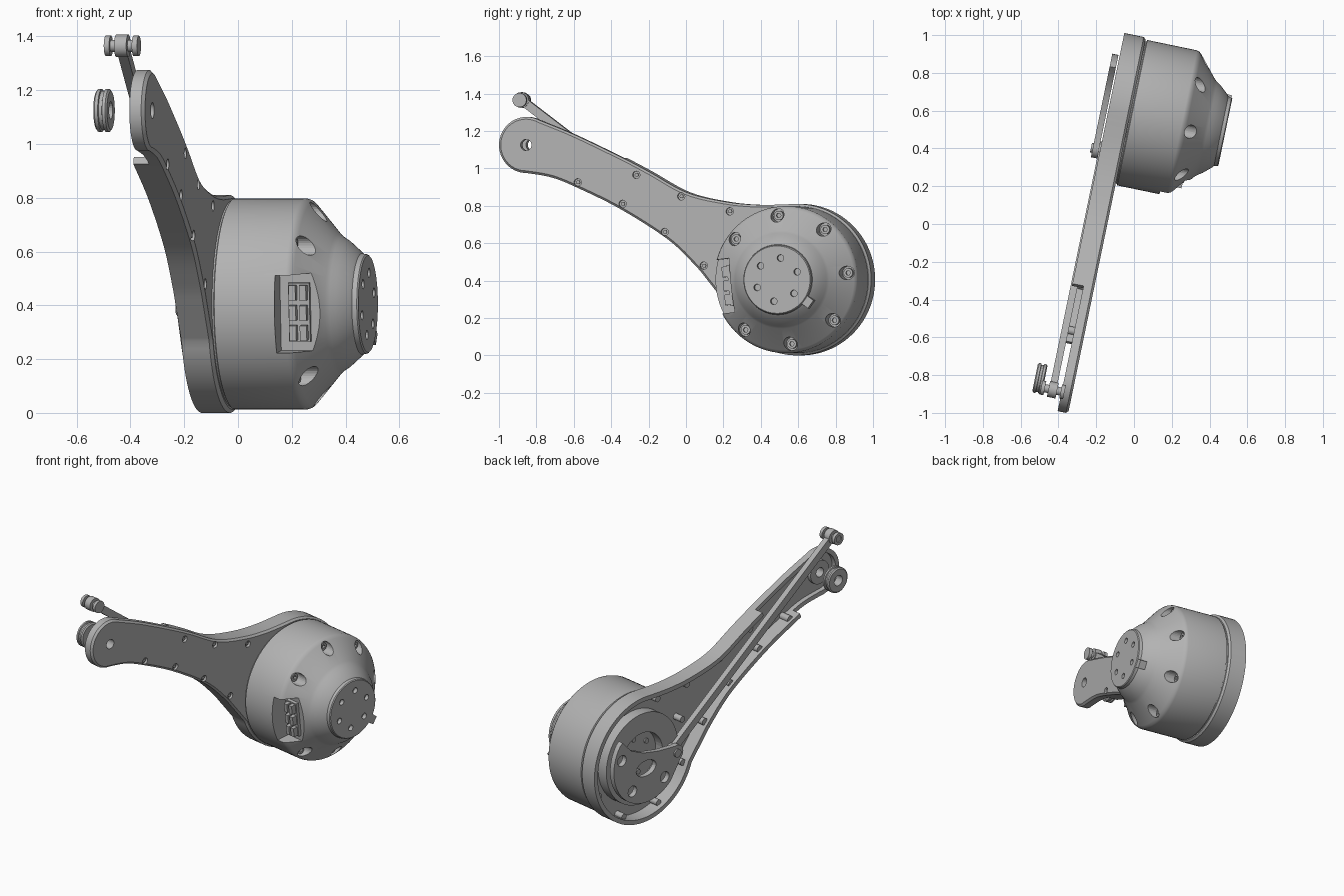
import bpy, bmesh
from math import cos, sin, radians, pi
from mathutils import Matrix, Vector

if "Cube" in bpy.data.objects:
    bpy.data.objects.remove(bpy.data.objects["Cube"])

grey = bpy.data.materials.new("mid_grey")
grey.use_nodes = True
grey.diffuse_color = (0.45, 0.45, 0.45, 1)
grey.node_tree.nodes["Principled BSDF"].inputs["Base Color"].default_value = (0.45, 0.45, 0.45, 1)

TURN = Matrix.Rotation(radians(-11.7), 4, 'Z')   # whole leg is yawed
CV, CZ = 0.575, 0.405                            # motor axis (runs along local x)


def polar(r, deg, v=CV, z=CZ):
    return v + r * cos(radians(deg)), z + r * sin(radians(deg))


def arc(r, a, b, n, v=CV, z=CZ):
    return [polar(r, a + (b - a) * i / n, v, z) for i in range(n + 1)]


def finish(name, bm):
    bmesh.ops.recalc_face_normals(bm, faces=bm.faces)
    bm.transform(TURN)
    me = bpy.data.meshes.new(name)
    bm.to_mesh(me)
    bm.free()
    me.materials.append(grey)
    ob = bpy.data.objects.new(name, me)
    bpy.context.collection.objects.link(ob)
    return ob


def activate(ob):
    bpy.ops.object.select_all(action='DESELECT')
    ob.select_set(True)
    bpy.context.view_layer.objects.active = ob


def smooth(ob):
    activate(ob)
    bpy.ops.object.shade_smooth_by_angle(angle=radians(30))


# bmesh builders; all sweep along local x
def add_prism(bm, pts, u0, u1):
    lo = [bm.verts.new((u0, v, z)) for v, z in pts]
    hi = [bm.verts.new((u1, v, z)) for v, z in pts]
    bm.faces.new(lo)
    bm.faces.new(hi)
    for i in range(len(pts)):
        j = (i + 1) % len(pts)
        bm.faces.new((lo[i], lo[j], hi[j], hi[i]))


def add_cyl(bm, v, z, r, u0, u1, n=24):
    add_prism(bm, arc(r, 0, 360, n, v, z)[:-1], u0, u1)


def add_lathe(bm, profile, v=CV, z=CZ, n=96):
    rings = [[bm.verts.new((u, *p)) for p in arc(r, 0, 360, n, v, z)[:-1]] for u, r in profile]
    for a, b in zip(rings, rings[1:]):
        for i in range(n):
            j = (i + 1) % n
            bm.faces.new((a[i], a[j], b[j], b[i]))
    bm.faces.new(rings[0])
    bm.faces.new(rings[-1])


def add_box(bm, u, r, t, deg):
    """Box spanning ranges u (axial), r (radial), t (tangential), turned about the motor axis."""
    c, s = cos(radians(deg)), sin(radians(deg))
    add_prism(bm, [(CV + a * c - b * s, CZ + a * s + b * c)
                   for a, b in ((r[0], t[0]), (r[1], t[0]), (r[1], t[1]), (r[0], t[1]))], *u)


def add_wall(bm, outer, inner, u0, u1, closed):
    rows = [[bm.verts.new((u, *p)) for p in row]
            for u, row in ((u0, outer), (u1, outer), (u1, inner), (u0, inner))]
    n = len(outer)
    for i in range(n if closed else n - 1):
        j = (i + 1) % n
        for k in range(4):
            a, b = rows[k], rows[(k + 1) % 4]
            bm.faces.new((a[i], a[j], b[j], b[i]))
    if not closed:
        for i in (0, n - 1):
            bm.faces.new([row[i] for row in rows])


def part(name, builder, *args, **kw):
    bm = bmesh.new()
    builder(bm, *args, **kw)
    ob = finish(name, bm)
    smooth(ob)
    return ob


def cut(ob, fill):
    bm = bmesh.new()
    fill(bm)
    tool = finish("cutter", bm)
    tool.hide_render = True
    m = ob.modifiers.new("cut", 'BOOLEAN')
    m.operation, m.solver, m.object = 'DIFFERENCE', 'EXACT', tool
    activate(ob)
    bpy.ops.object.modifier_apply(modifier="cut")
    bpy.data.objects.remove(tool)
    smooth(ob)


def spline(pts, n=6):
    out = []
    p = [Vector(q) for q in [pts[0]] + pts + [pts[-1]]]
    for a, b, c, d in zip(p, p[1:], p[2:], p[3:]):
        for i in range(n):
            t = i / n
            out.append(tuple(0.5 * (2 * b + (c - a) * t + (2 * a - 5 * b + 4 * c - d) * t * t
                                    + (3 * b - a - 3 * c + d) * t ** 3)))
    return out


# Leg outline: big round end, waisted arm, small round end
EV, EZ = -0.902, 1.125
big = arc(0.405, 200, 455, 60)
tip = arc(0.15, 61, 270, 30, EV, EZ)
top = spline([big[-1], (0.36, 0.805), (0.18, 0.822), (-0.03, 0.872), (-0.23, 0.98),
              (-0.375, 1.055), (-0.64, 1.18), tip[0]])[1:]
low = spline([tip[-1], (-0.76, 0.95), (-0.61, 0.89), (-0.385, 0.78), (-0.13, 0.62),
              (0.02, 0.48), (0.1, 0.385), big[0]])[1:]
outline = low + big + top + tip


def inset(pts, d):
    out = []
    for i, q in enumerate(pts):
        t = (Vector(pts[(i + 1) % len(pts)]) - Vector(pts[i - 1])).normalized()
        out.append((q[0] - t.y * d, q[1] + t.x * d))
    return out


inner = inset(outline, 0.028)
mid = inset(outline, 0.012)

# Leg shell: face plate with softened edge, screw holes, low rim and tall rim
screws = [(-0.62, 0.925), (-0.3, 0.965), (-0.375, 0.81), (-0.055, 0.85),
          (-0.145, 0.66), (0.21, 0.77), (0.068, 0.48)]
bm = bmesh.new()
rows = [[bm.verts.new((u, *p)) for p in pts]
        for u, pts in ((-0.165, outline), (-0.15, outline), (-0.138, mid))]
for a, b in zip(rows, rows[1:]):
    for i in range(len(a)):
        j = (i + 1) % len(a)
        bm.faces.new((a[i], a[j], b[j], b[i]))
bm.faces.new(rows[0])
bm.faces.new(rows[-1])
plate = finish("leg_plate", bm)


def leg_holes(bm):
    for v, z in screws:
        add_cyl(bm, v, z, 0.02, -0.155, -0.1, 16)
    add_cyl(bm, EV, EZ, 0.03, -0.3, 0)


cut(plate, leg_holes)
part("low_rim", add_wall, outline, inner, -0.195, -0.163, True)
keep = [i for i, p in enumerate(outline)
        if (i < len(low) and p[0] > -0.7) or len(low) <= i < len(low) + len(big)
        or (len(low) + len(big) <= i < len(outline) - len(tip) and p[0] > -0.4)]
part("tall_rim", add_wall, [outline[i] for i in keep], [inner[i] for i in keep], -0.255, -0.19, False)
for v, z in screws:
    part("screw_head", add_cyl, v, z, 0.011, -0.158, -0.145, 6)
    part("screw_post", add_cyl, v, z, 0.022, -0.235, -0.16, 16)
for k in range(8):
    part("rim_post", add_cyl, *polar(0.365, 22 + 45 * k), 0.02, -0.225, -0.16, 16)
boss = part("end_boss", add_cyl, EV, EZ, 0.075, -0.19, -0.16, 40)
cut(boss, lambda bm: add_cyl(bm, EV, EZ, 0.03, -0.3, 0))

# Motor housing: drum, sloped shoulder, output cap
housing = part("motor_housing", add_lathe,
               [(-0.15, 0.385), (-0.132, 0.385), (-0.128, 0.393), (0.14, 0.393), (0.155, 0.388), (0.168, 0.376),
                (0.265, 0.262), (0.28, 0.25), (0.3, 0.237), (0.345, 0.197), (0.352, 0.188),
                (0.37, 0.185), (0.375, 0.18)])
bolts = [polar(0.345, 6 + 45 * k) for k in range(8) if k != 4]


def housing_cuts(bm):
    for v, z in bolts:
        add_cyl(bm, v, z, 0.036, 0.13, 0.5)
    for k in range(6):
        add_cyl(bm, *polar(0.117, 21 + 60 * k), 0.018, 0.35, 0.5, 16)
    add_box(bm, (0.1, 0.5), (0.28, 0.5), (-0.145, 0.145), 186)


cut(housing, housing_cuts)
for v, z in bolts:
    head = part("housing_bolt", add_cyl, v, z, 0.025, 0.12, 0.16)
    cut(head, lambda bm: add_cyl(bm, v, z, 0.013, 0.145, 0.2, 6))
part("output_tab", add_box, (0.325, 0.37), (0.15, 0.225), (-0.026, 0.026), -36)

# Connector block in the housing recess
part("connector_board", add_box, (0.135, 0.215), (0.27, 0.3), (-0.11, 0.11), 186)
for t in (-0.075, 0, 0.075):
    for u in (0.142, 0.182):
        part("connector_pin_shell", add_box, (u, u + 0.026), (0.295, 0.33), (t - 0.028, t + 0.028), 186)

# Hub inside the shell
hub = part("hub", add_cyl, CV, CZ, 0.29, -0.235, -0.16, 72)
cut(hub, lambda bm: add_cyl(bm, CV, CZ, 0.165, -0.3, -0.175, 48))
for k in range(6):
    part("hub_bolt", add_cyl, *polar(0.11, 21 + 60 * k), 0.016, -0.185, -0.17, 12)

# Crank plate
TV, TZ = 0.35, 0.39
crank_outline = (arc(0.05, 75, 230, 12, TV, TZ) + arc(0.27, 225, 395, 32, 0.59, 0.42)
                 + [(0.79, 0.595), (0.72, 0.52), (0.62, 0.475), (0.5, 0.45)])
crank = part("crank", add_prism, crank_outline, -0.295, -0.262)


def crank_holes(bm):
    for v, z in ((0.795, 0.48), (0.71, 0.255), (0.45, 0.265)):
        add_cyl(bm, v, z, 0.035, -0.4, -0.2)
    add_prism(bm, [(0.6 + 0.08 * cos(a * pi / 16), 0.37 + 0.05 * sin(a * pi / 16))
                   for a in range(32)], -0.4, -0.2)


cut(crank, crank_holes)
part("crank_pivot", add_cyl, TV, TZ, 0.026, -0.305, -0.2)

# Push rod from crank to far joint
PV, PZ = -0.947, 1.365
d = Vector((PV - TV, PZ - TZ)).normalized()
n = Vector((-d.y, d.x)) * 0.023
a, b = Vector((TV, TZ)), Vector((PV, PZ))
part("push_rod", add_prism, [tuple(q) for q in (a + n, b + n, b - n, a - n)], -0.262, -0.225)
part("rod_eye_near", add_cyl, TV, TZ, 0.042, -0.263, -0.222, 32)
part("rod_eye_far", add_cyl, PV, PZ, 0.042, -0.266, -0.22, 32)
part("joint_pin", add_cyl, PV, PZ, 0.022, -0.3, -0.185)
for u in (-0.306, -0.2):
    washer = part("joint_washer", add_cyl, PV, PZ, 0.038, u, u + 0.02, 32)
    cut(washer, lambda bm: add_cyl(bm, PV, PZ, 0.02, -0.4, -0.3))

# Grooved bearing beside the small end
bearing = part("bearing", add_lathe,
               [(-0.348, 0.072), (-0.342, 0.08), (-0.33, 0.08), (-0.328, 0.073), (-0.316, 0.073),
                (-0.314, 0.08), (-0.302, 0.08), (-0.296, 0.072)], EV, EZ, 48)
cut(bearing, lambda bm: add_cyl(bm, EV, EZ, 0.033, -0.5, 0))
